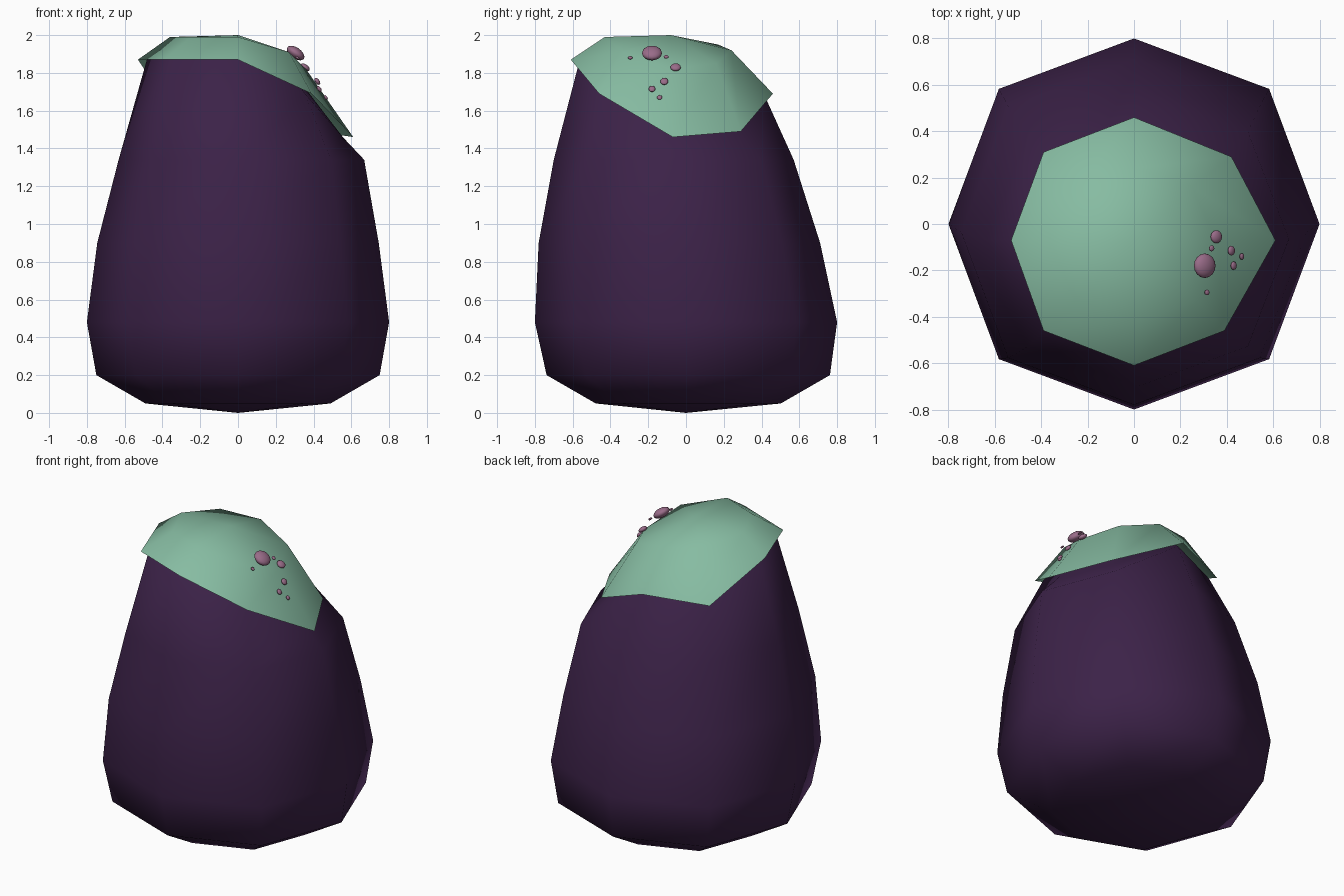
import bpy, bmesh, math
from mathutils import Vector

if "Cube" in bpy.data.objects:
    bpy.data.objects.remove(bpy.data.objects["Cube"])


def material(name, rgb):
    m = bpy.data.materials.new(name)
    m.diffuse_color = (*rgb, 1)
    m.use_nodes = True
    m.node_tree.nodes["Principled BSDF"].inputs["Base Color"].default_value = m.diffuse_color
    return m


def ring(rx, ry, cx, cy, z):
    # octagon with slightly pushed-out diagonal corners
    pts = []
    for i in range(8):
        a = i * math.pi / 4
        k = 1.03 if i % 2 else 1.0
        pts.append((cx + rx * k * math.cos(a), cy + ry * k * math.sin(a), z))
    return pts


def skin(name, rings, mat, bottom=None, top=None):
    # bridge stacked octagons, closing the ends with pole fans
    bm = bmesh.new()
    loops = [[bm.verts.new(p) for p in r] for r in rings]
    for a, b in zip(loops, loops[1:]):
        for i in range(8):
            j = (i + 1) % 8
            bm.faces.new((a[i], a[j], b[j], b[i]))
    for pole, loop, flip in ((bottom, loops[0], True), (top, loops[-1], False)):
        if pole is None:
            continue
        p = bm.verts.new(pole)
        for i in range(8):
            tri = (loop[i], loop[(i + 1) % 8], p)
            bm.faces.new(tri[::-1] if flip else tri)
    me = bpy.data.meshes.new(name)
    bm.to_mesh(me)
    bm.free()
    me.polygons.foreach_set("use_smooth", [True] * len(me.polygons))
    me.materials.append(mat)
    ob = bpy.data.objects.new(name, me)
    bpy.context.collection.objects.link(ob)
    return ob


def inset(pts, s, dz):
    return [(x * s, -0.08 + (y + 0.08) * s, z + dz) for x, y, z in pts]


purple = material("purple", (0.045, 0.016, 0.065))
green = material("green", (0.24, 0.5, 0.36))
pink = material("pink", (0.32, 0.15, 0.25))

# cap: slanted rim, shoulder ring and pole
rim = [(0.61, -0.07, 1.46), (0.42, 0.29, 1.49), (0, 0.46, 1.69), (-0.39, 0.31, 1.66),
       (-0.53, -0.07, 1.87), (-0.39, -0.46, 1.87), (0, -0.61, 1.87), (0.39, -0.46, 1.69)]
shoulder = [(0.36, -0.08, 1.82), (0.25, 0.16, 1.85), (0, 0.24, 1.92), (-0.25, 0.17, 1.95),
            (-0.36, -0.08, 1.99), (-0.25, -0.33, 1.99), (0, -0.43, 1.99), (0.27, -0.33, 1.91)]
cap = skin("cap", [rim, shoulder], green, top=(0, -0.08, 2.0))

# body: rounded octagonal sack tucked under the cap
body = skin("body", [
    ring(0.49, 0.49, 0, 0.012, 0.05),
    ring(0.75, 0.75, 0, 0.012, 0.2),
    ring(0.80, 0.80, 0, 0, 0.48),
    ring(0.745, 0.745, 0, -0.035, 0.9),
    ring(0.65, 0.635, 0.018, -0.065, 1.34),
    inset(rim, 0.91, 0.0),
    inset(shoulder, 0.9, -0.06),
], purple, bottom=(0, 0, 0), top=(0, -0.08, 1.93))

# warts: flattened beads lying on the slope of the cap
warts = [(0.305, -0.18, 1.905, 0.053), (0.355, -0.055, 1.83, 0.028),
         (0.42, -0.115, 1.755, 0.021), (0.43, -0.18, 1.715, 0.018),
         (0.465, -0.14, 1.67, 0.014), (0.335, -0.105, 1.885, 0.013),
         (0.315, -0.295, 1.88, 0.012)]
for n, (x, y, z, r) in enumerate(warts):
    tilt = math.radians(35 if z > 1.8 else 54)
    bpy.ops.mesh.primitive_uv_sphere_add(segments=16, ring_count=10, radius=r,
                                         location=(x, y, z), rotation=(0, tilt, 0))
    ob = bpy.context.object
    ob.name = f"wart_{n + 1}"
    ob.scale = (1, 1, 0.55)
    ob.data.materials.append(pink)
    bpy.ops.object.shade_smooth()
